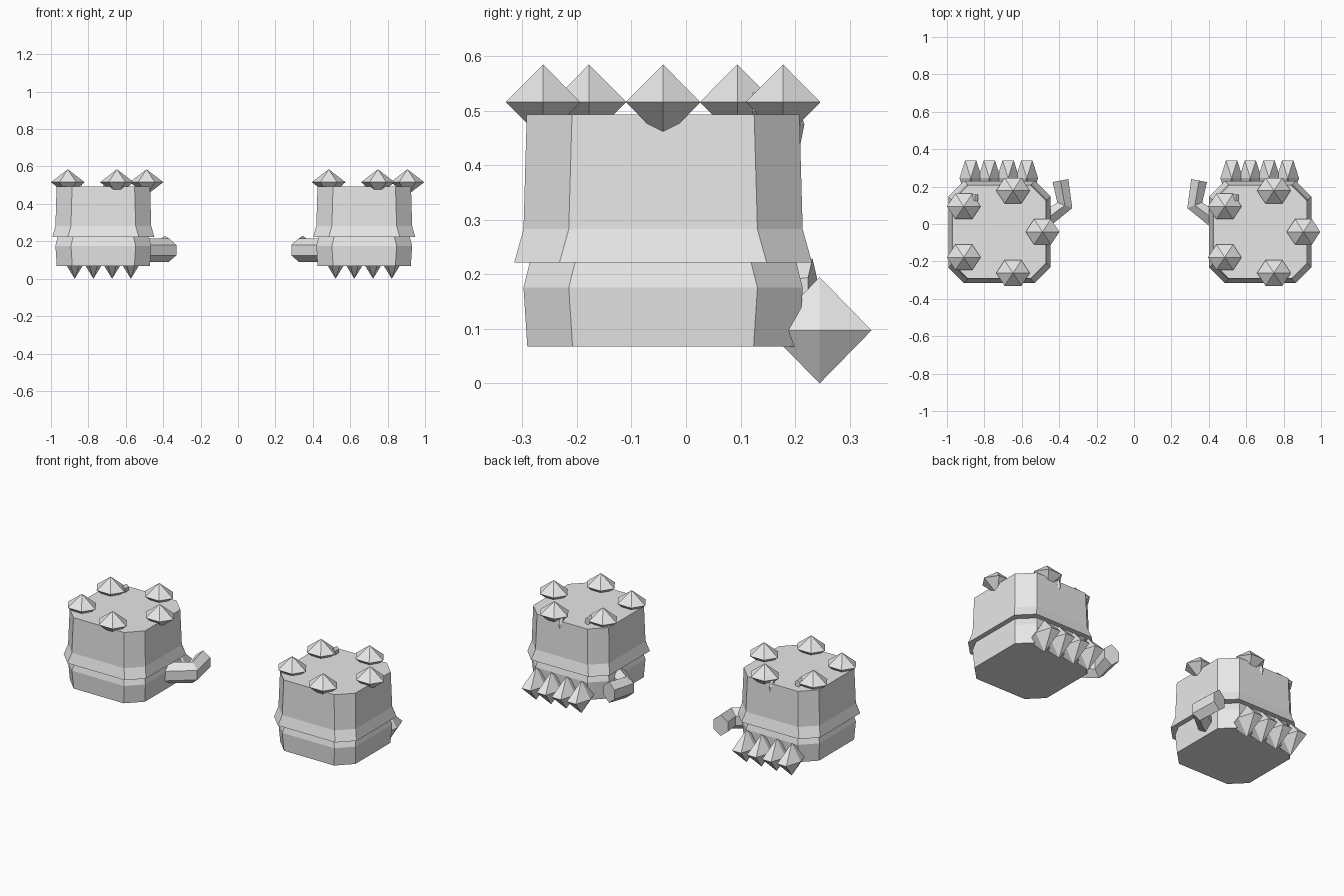
import bpy
import bmesh
from math import cos, sin, pi
from mathutils import Vector, Matrix

cube = bpy.data.objects.get("Cube")
if cube:
    bpy.data.objects.remove(cube, do_unlink=True)

# Single grey material
grey = bpy.data.materials.new("light grey")
grey.use_nodes = True
colour = (0.8, 0.8, 0.8, 1)
grey.diffuse_color = colour
grey.node_tree.nodes["Principled BSDF"].inputs["Base Color"].default_value = colour

MID_Y = -0.042


def finish(name, bm):
    bmesh.ops.recalc_face_normals(bm, faces=bm.faces)
    mesh = bpy.data.meshes.new(name)
    bm.to_mesh(mesh)
    bm.free()
    mesh.materials.append(grey)
    obj = bpy.data.objects.new(name, mesh)
    bpy.context.collection.objects.link(obj)
    return obj


def loft(name, rings):
    """Skin equal-sized rings of points and cap both ends."""
    bm = bmesh.new()
    loops = [[bm.verts.new(p) for p in ring] for ring in rings]
    n = len(loops[0])
    for a, b in zip(loops, loops[1:]):
        for i in range(n):
            j = (i + 1) % n
            bm.faces.new((a[i], a[j], b[j], b[i]))
    bm.faces.new(loops[0])
    bm.faces.new(loops[-1])
    return finish(name, bm)


def octagon(cx, h, z, cut=0.083):
    """Square ring with clipped corners."""
    k = h - cut
    pts = [(h, -k), (h, k), (k, h), (-k, h), (-h, k), (-h, -k), (-k, -h), (k, -h)]
    return [(cx + x, MID_Y + y, z) for x, y in pts]


def bipyramid(name, centre, rx, ry, rz):
    """Six-sided double cone with corners on the x axis."""
    bm = bmesh.new()
    ring = [bm.verts.new((cos(i * pi / 3), sin(i * pi / 3), 0)) for i in range(6)]
    for z in (-1, 1):
        tip = bm.verts.new((0, 0, z))
        for i in range(6):
            bm.faces.new((ring[i], ring[(i + 1) % 6], tip))
    bm.transform(Matrix.Translation(centre) @ Matrix.Diagonal((rx, ry, rz, 1)))
    return finish(name, bm)


def hex_ring(centre, side, up):
    """Hexagon with a corner at the top, spanned by two half axes."""
    c, s, u = Vector(centre), Vector(side), Vector(up)
    pts = [(0, 1), (1, .45), (1, -.45), (0, -1), (-1, -.45), (-1, .45)]
    return [c + s * a + u * b for a, b in pts]


RIVETS = [(-.19, .094), (.073, .178), (.231, MID_Y), (-.19, -.178), (.073, -.262)]
CUFF = [(.273, .222), (.256, .283), (.25, .493)]
HAND = [(.249, .068), (.256, .176), (.244, .224)]
# Thumb stations: centre and half-width direction
THUMB = [((.2, -.01, .153), (.03, -.035, 0)),
         ((.35, .1, .153), (.04, -.015, 0)),
         ((.327, .232, .166), (.042, .008, 0))]

for label, cx, flip in (("right", -.72, 1), ("left", .675, -1)):
    # Flared cuff above a narrower hand block
    loft(label + "_cuff", [octagon(cx, h, z) for h, z in CUFF])
    loft(label + "_hand", [octagon(cx, h, z) for h, z in HAND])

    # Studs around the top rim
    for i, (x, y) in enumerate(RIVETS):
        bipyramid(f"{label}_rim_stud_{i + 1}", (cx + x, y, .516), .09, .079, .069)

    # Row of knuckle spikes at the lower back
    for i in range(4):
        bipyramid(f"{label}_knuckle_spike_{i + 1}",
                  (cx - .153 + .1 * i, .245, .0975), .06, .11, .0975)

    # Bent thumb on the inner side
    rings = []
    for (x, y, z), (sx, sy, sz) in THUMB:
        rings.append(hex_ring((cx + flip * x, y, z), (flip * sx, sy, sz), (0, 0, .063)))
    loft(label + "_thumb", rings)

    # Small peg on the rim and a tapered hook on the back wall
    loft(label + "_rim_peg", [hex_ring((cx - .13, y, .51), (.015, 0, 0), (0, 0, .024))
                              for y in (.122, .158)])
    loft(label + "_back_hook", [hex_ring((cx + .015, y, z), (r, 0, 0), (0, r, 0))
                                for y, z, r in ((.2, .425, .007), (.203, .475, .014),
                                                (.19, .515, .014))])
